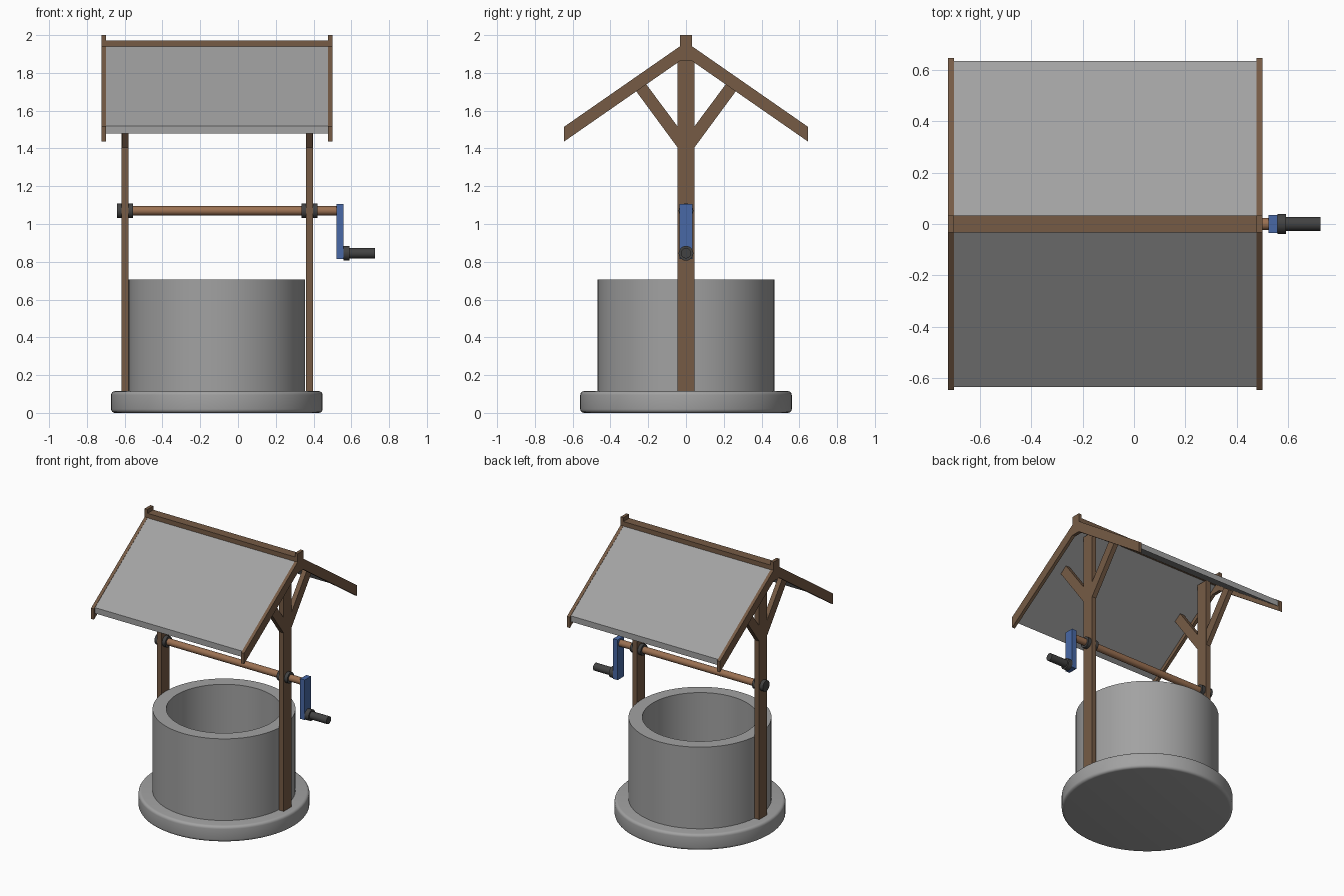
import bpy, bmesh, math
from mathutils import Matrix, Vector

cube = bpy.data.objects.get("Cube")
if cube:
    bpy.data.objects.remove(cube, do_unlink=True)


def material(name, rgb):
    m = bpy.data.materials.new(name)
    m.use_nodes = True
    m.diffuse_color = (*rgb, 1)
    bsdf = next(n for n in m.node_tree.nodes if n.type == 'BSDF_PRINCIPLED')
    bsdf.inputs["Base Color"].default_value = (*rgb, 1)
    return m


STONE = material("stone_grey", (0.36, 0.36, 0.36))
WOOD = material("brown_wood", (0.18, 0.105, 0.06))
AXLE = material("light_wood", (0.33, 0.165, 0.085))
IRON = material("dark_iron", (0.055, 0.055, 0.055))
BLUE = material("blue_paint", (0.065, 0.14, 0.38))

CENTRE_X = -0.112     # middle of the well and its frame


def finish(name, bm, mat, smooth=False):
    bmesh.ops.recalc_face_normals(bm, faces=bm.faces)
    mesh = bpy.data.meshes.new(name)
    bm.to_mesh(mesh)
    bm.free()
    mesh.materials.append(mat)
    ob = bpy.data.objects.new(name, mesh)
    bpy.context.collection.objects.link(ob)
    if smooth:
        bpy.ops.object.select_all(action='DESELECT')
        ob.select_set(True)
        bpy.context.view_layer.objects.active = ob
        bpy.ops.object.shade_smooth_by_angle(angle=math.radians(35))
    return ob


def extrude_x(name, profile, x0, x1, mat):
    """Extrude a (y, z) outline from x0 to x1."""
    bm = bmesh.new()
    face = bm.faces.new([bm.verts.new((x0, y, z)) for y, z in profile])
    out = bmesh.ops.extrude_face_region(bm, geom=[face])
    verts = [v for v in out["geom"] if isinstance(v, bmesh.types.BMVert)]
    bmesh.ops.translate(bm, verts=verts, vec=(x1 - x0, 0, 0))
    return finish(name, bm, mat)


def box(name, x0, x1, half_y, z0, z1, mat):
    outline = [(-half_y, z0), (half_y, z0), (half_y, z1), (-half_y, z1)]
    return extrude_x(name, outline, x0, x1, mat)


def rod(name, x0, x1, z, radius, mat, sides=24):
    bm = bmesh.new()
    place = Matrix.Translation(((x0 + x1) / 2, 0, z)) @ Matrix.Rotation(math.pi / 2, 4, 'Y')
    bmesh.ops.create_cone(bm, cap_ends=True, segments=sides, radius1=radius,
                          radius2=radius, depth=x1 - x0, matrix=place)
    return finish(name, bm, mat, True)


def lathe(name, profile, mat, steps=64):
    """Spin a (radius, z) outline about the well's upright axis."""
    bm = bmesh.new()
    verts = [bm.verts.new((CENTRE_X + r, 0, z)) for r, z in profile]
    edges = [bm.edges.new(pair) for pair in zip(verts, verts[1:])]
    bmesh.ops.spin(bm, geom=verts + edges, cent=(CENTRE_X, 0, 0), axis=(0, 0, 1),
                   angle=math.tau, steps=steps, use_duplicate=False)
    bmesh.ops.remove_doubles(bm, verts=bm.verts, dist=0.0005)
    return finish(name, bm, mat, True)


def mirrored(half):
    """Complete a +y half outline, running bottom to top, with its -y mirror."""
    return half + [(-y, z) for y, z in reversed(half)]


# Stone base with rounded rims, and the hollow wall
R, H, B = 0.56, 0.115, 0.02
arc = [(B * math.sin(i * math.pi / 8), B * math.cos(i * math.pi / 8)) for i in range(5)]
lower = [(R - B + s, B - c) for s, c in arc]
upper = [(R - B + s, H - B + c) for s, c in reversed(arc)]
lathe("stone_base", [(0, 0)] + lower + upper + [(0, H)], STONE)
lathe("well_wall", [(0.378, H), (0.468, H), (0.468, 0.705), (0.378, 0.705), (0.378, H)], STONE)

# Posts, braces, bearings and gable frames on both sides
gable = mirrored([(0.033, 1.862), (0.645, 1.437), (0.645, 1.515), (0.033, 1.94), (0.033, 2.0)])
brace = [(0.03, 1.385), (0.275, 1.718), (0.222, 1.755), (0.03, 1.497)]
for side, x, gx in (("left", 0.378, 0.477), ("right", -0.598, -0.723)):
    box(side + "_post", x - 0.018, x + 0.018, 0.044, H, 1.89, WOOD)
    for end, sign in (("front", -1), ("back", 1)):
        extrude_x(f"{side}_{end}_brace", [(sign * y, z) for y, z in brace],
                  x - 0.017, x + 0.017, WOOD)
    rod(side + "_bearing", x - 0.043, x + 0.043, 1.07, 0.039, IRON)
    extrude_x(side + "_gable_frame", gable, gx, gx + 0.023, WOOD)

# Roof panels and ridge beam
for end, sign in (("front", -1), ("back", 1)):
    panel = [(0, 1.92), (0.633, 1.478), (0.633, 1.52), (0, 1.962)]
    extrude_x(end + "_roof_panel", [(sign * y, z) for y, z in panel], -0.702, 0.479, STONE)
box("ridge_beam", -0.702, 0.479, 0.033, 1.915, 1.972, WOOD)

# Axle, crank and handle
rod("axle", -0.63, 0.53, 1.07, 0.024, AXLE)
box("crank_arm", 0.522, 0.558, 0.035, 0.815, 1.105, BLUE)
rod("handle_collar", 0.558, 0.59, 0.845, 0.039, IRON)
rod("handle_grip", 0.58, 0.725, 0.845, 0.027, IRON)
